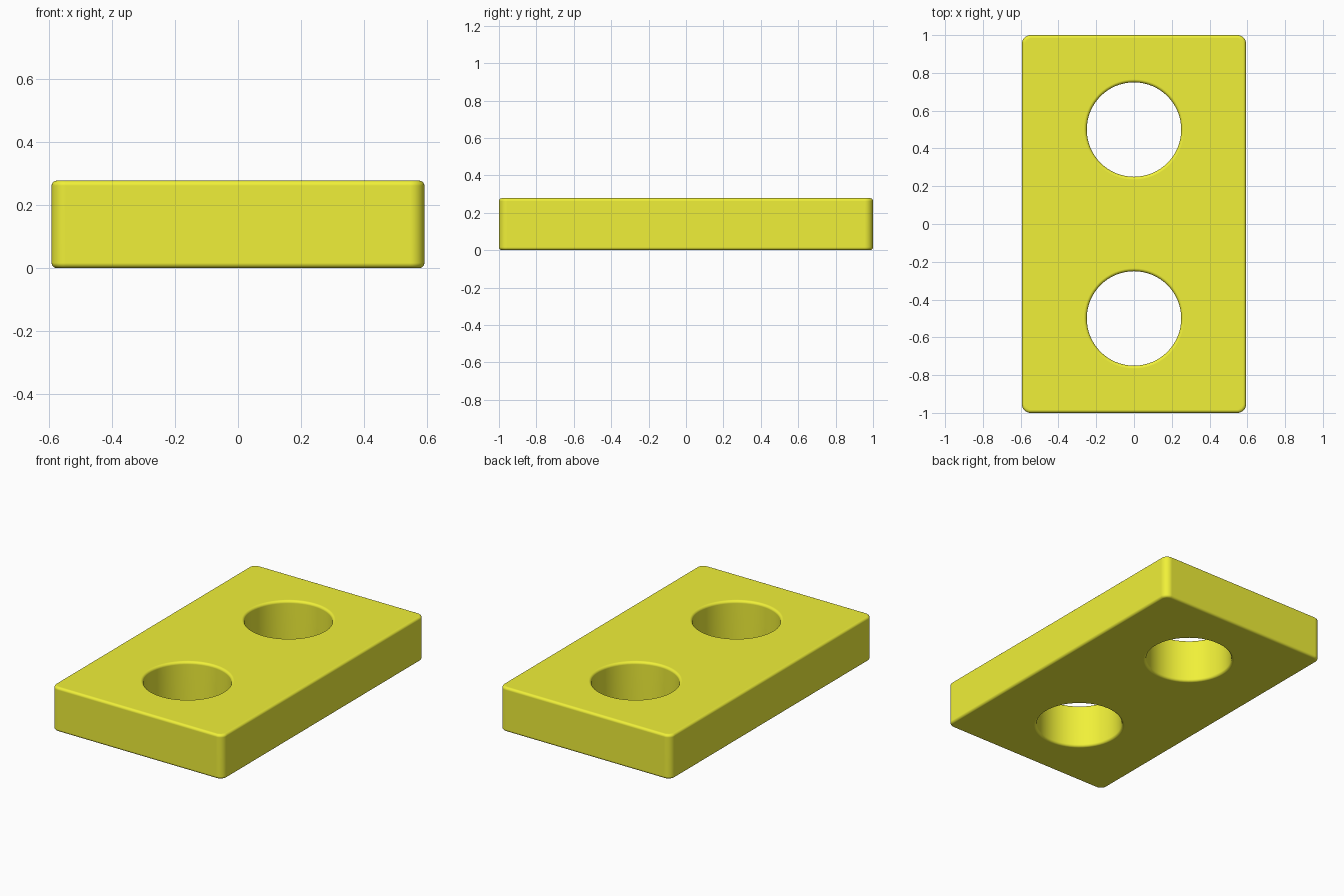
import bpy, bmesh
from math import sin, cos, pi

if "Cube" in bpy.data.objects:
    bpy.data.objects.remove(bpy.data.objects["Cube"])

HX, HY, H = 0.593, 1.0, 0.278     # half width, half length, height
CORNER, EDGE, HOLE = 0.045, 0.016, 0.25
SEG = 5

# Rounded-edge section: (inset, z) from bottom to top
arc = [EDGE * (1 - cos(i * pi / 2 / SEG)) for i in range(SEG + 1)]
rise = [EDGE * sin(i * pi / 2 / SEG) for i in range(SEG + 1)]
levels = [(a, EDGE - r) for a, r in zip(arc, rise)][::-1]
levels += [(a, H - EDGE + r) for a, r in zip(arc, rise)]


def outline(d):
    """Rounded rectangle shrunk by d."""
    pts = []
    for k, (sx, sy) in enumerate([(1, 1), (-1, 1), (-1, -1), (1, -1)]):
        for i in range(9):
            a = (k + i / 8) * pi / 2
            pts.append((sx * (HX - CORNER) + (CORNER - d) * cos(a),
                        sy * (HY - CORNER) + (CORNER - d) * sin(a)))
    return pts


def hole(cy, n=64):
    """Circle that widens by d at the rims."""
    return lambda d: [((HOLE + d) * cos(2 * pi * i / n),
                       cy + (HOLE + d) * sin(2 * pi * i / n)) for i in range(n)]


bm = bmesh.new()
caps = [[], []]

# Walls of the outside and of both holes
for shape in (outline, hole(0.5), hole(-0.5)):
    rings = [[bm.verts.new((x, y, z)) for x, y in shape(d)] for d, z in levels]
    n = len(rings[0])
    for a, b in zip(rings, rings[1:]):
        for i in range(n):
            j = (i + 1) % n
            bm.faces.new((a[i], a[j], b[j], b[i]))
    for cap, ring in zip(caps, (rings[0], rings[-1])):
        cap += [bm.edges.get((ring[i], ring[(i + 1) % n])) for i in range(n)]

# Flat bottom and top
for cap in caps:
    bmesh.ops.triangle_fill(bm, edges=cap, use_beauty=True, use_dissolve=False)
bmesh.ops.recalc_face_normals(bm, faces=bm.faces)
for f in bm.faces:
    f.smooth = True

mesh = bpy.data.meshes.new("two_hole_plate")
bm.to_mesh(mesh)
bm.free()
plate = bpy.data.objects.new("two_hole_plate", mesh)
bpy.context.collection.objects.link(plate)
plate.modifiers.new("flat_face_normals", 'WEIGHTED_NORMAL')

yellow = bpy.data.materials.new("yellow")
yellow.diffuse_color = (0.87, 0.87, 0.04, 1)
yellow.use_nodes = True
yellow.node_tree.nodes["Principled BSDF"].inputs["Base Color"].default_value = yellow.diffuse_color
mesh.materials.append(yellow)
